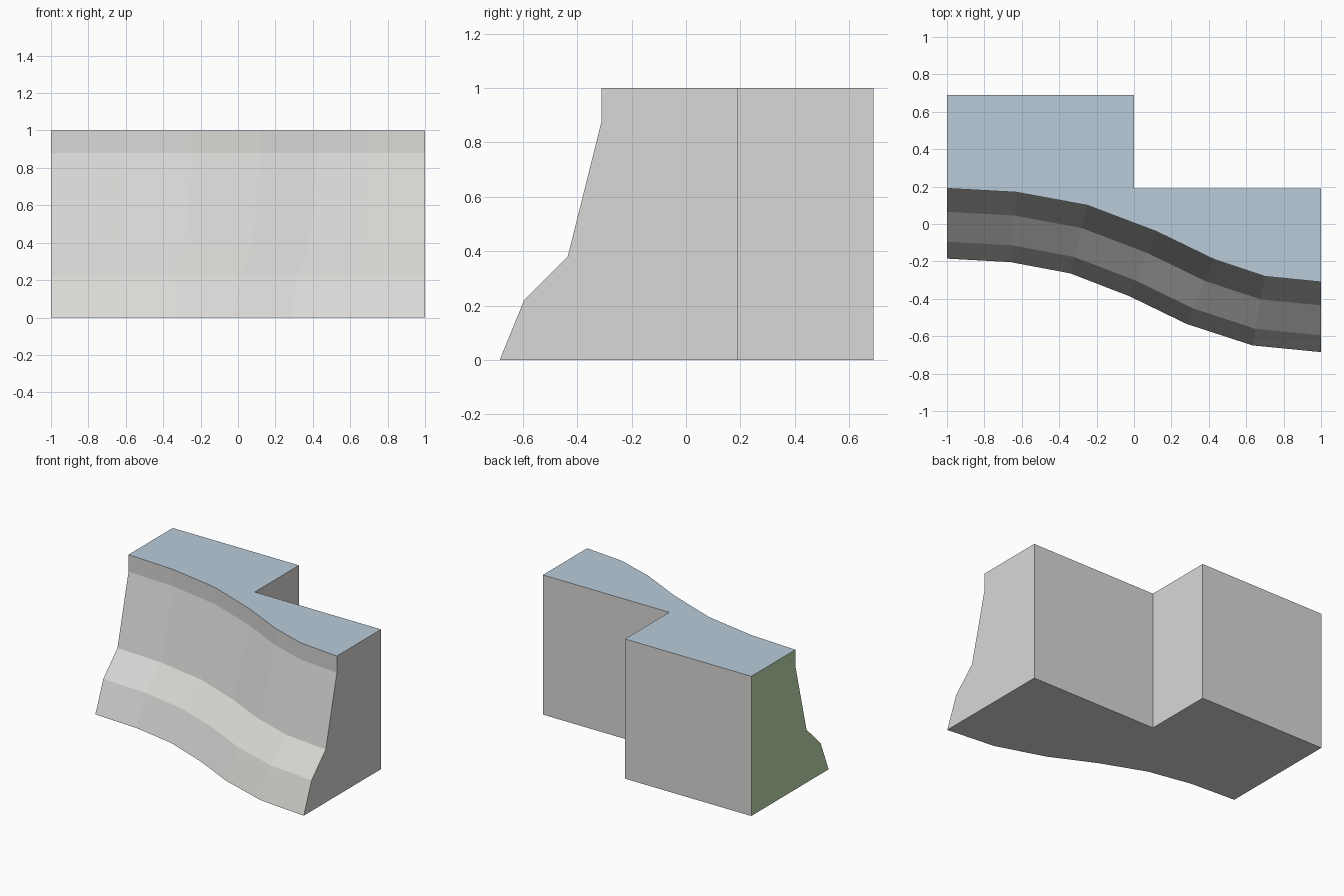
import bpy
import bmesh
from mathutils import Vector

cube = bpy.data.objects.get("Cube")
if cube:
    bpy.data.objects.remove(cube, do_unlink=True)


def make_material(name, rgb):
    mat = bpy.data.materials.new(name)
    mat.use_nodes = True
    mat.diffuse_color = (*rgb, 1)
    mat.node_tree.nodes["Principled BSDF"].inputs["Base Color"].default_value = (*rgb, 1)
    return mat


GREY, BLUE, GREEN = range(3)
materials = [
    make_material("stone grey", (0.70, 0.69, 0.67)),
    make_material("pale blue top", (0.49, 0.60, 0.70)),
    make_material("moss green end", (0.52, 0.70, 0.43)),
]

# Winding upper lip: x, y and sideways lean of the outward direction
path = [(-1, 0.19, 0), (-0.63, 0.17, -0.08), (-0.25, 0.10, -0.25),
        (0.12, -0.04, -0.42), (0.43, -0.19, -0.43), (0.70, -0.28, -0.18),
        (1, -0.31, 0)]
# Cliff profile from lip to foot: outward distance and height
profile = [(0, 1), (0, 0.88), (0.125, 0.38), (0.285, 0.22), (0.375, 0)]
# Stepped back outline, from the +x end round to the -x end
back = [(1, 0.19), (0, 0.19), (0, 0.69), (-1, 0.69)]

bm = bmesh.new()

# Cliff front swept along the path
rows = []
for dist, z in profile:
    row = []
    for x, y, lean in path:
        out = Vector((lean, -1, 0)).normalized() * dist
        row.append(bm.verts.new(Vector((x, y, z)) + out))
    rows.append(row)
for upper, lower in zip(rows, rows[1:]):
    for i in range(len(path) - 1):
        bm.faces.new((upper[i], lower[i], lower[i + 1], upper[i + 1]))

# Stepped back walls
top = [bm.verts.new((x, y, 1)) for x, y in back]
base = [bm.verts.new((x, y, 0)) for x, y in back]
for i in range(len(back) - 1):
    bm.faces.new((top[i], base[i], base[i + 1], top[i + 1]))

# Top, underside and the two ends
bm.faces.new(rows[0] + top).material_index = BLUE
bm.faces.new(rows[-1] + base)
bm.faces.new([r[-1] for r in rows] + [base[0], top[0]])
bm.faces.new([r[0] for r in rows] + [base[-1], top[-1]]).material_index = GREEN

bmesh.ops.recalc_face_normals(bm, faces=bm.faces)
mesh = bpy.data.meshes.new("cliff_block")
bm.to_mesh(mesh)
bm.free()
for mat in materials:
    mesh.materials.append(mat)
bpy.context.collection.objects.link(bpy.data.objects.new("cliff_block", mesh))
